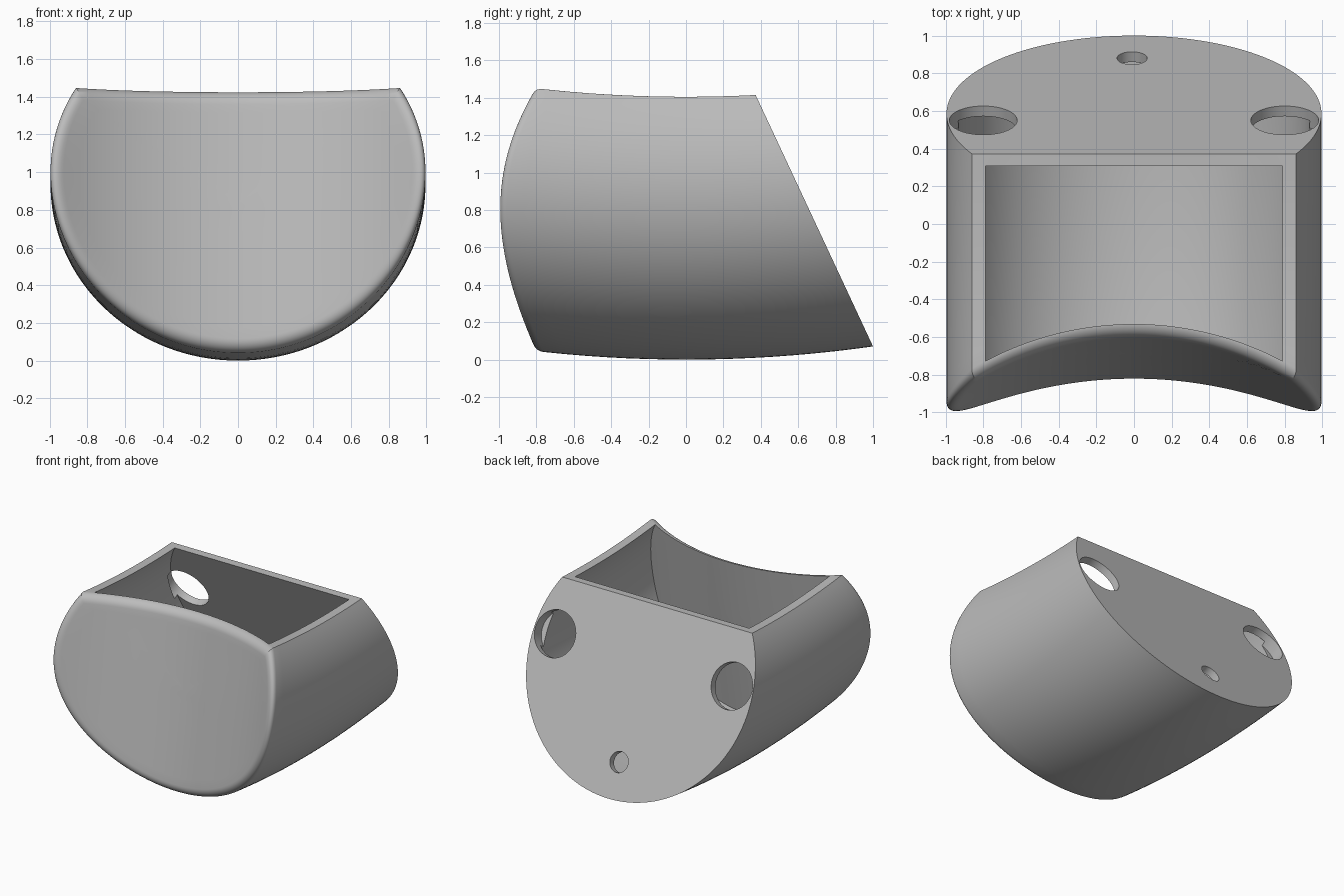
import bpy, bmesh, math
from mathutils import Vector, Matrix

cube = bpy.data.objects.get("Cube")
if cube:
    bpy.data.objects.remove(cube, do_unlink=True)

WALL = 0.06        # shell thickness
BEND = 14.2        # lengthwise arc: z rises by y^2 / BEND
HOLLOW = 1.6       # radius of the hollow front face
HALF_W, HALF_H = 0.995, 0.935
BACK_NORMAL = Vector((0, 1.35, 0.63)).normalized()

grey = bpy.data.materials.new("plain grey")
grey.use_nodes = True
grey.diffuse_color = (0.5, 0.5, 0.5, 1)
grey.node_tree.nodes["Principled BSDF"].inputs["Base Color"].default_value = grey.diffuse_color


def outline(inset, top, arc=112, flat=32):
    """Elliptic section with a straight top, inset evenly."""
    a, b = HALF_W - inset, HALF_H - inset
    start = math.asin((top - HALF_H) / b)
    sweep = math.pi + 2 * start
    pts = []
    for i in range(arc + 1):
        t = start - sweep * i / arc
        pts.append((a * math.cos(t), HALF_H + b * math.sin(t)))
    x0 = pts[0][0]
    pts += [(-x0 + 2 * x0 * i / flat, top) for i in range(1, flat)]
    return pts


def front_y(x, z, inset):
    return -0.84 + 0.175 * z + math.sqrt((HOLLOW + inset) ** 2 - x * x) - HOLLOW


def back_y(x, z, inset):
    return 0.37 + (1.42 - z) * 0.4667 - inset * 1.1


def place(x, z, inset, s, push=0.0):
    """Point at fraction s between the front face and the slanted back."""
    y = 0.0
    for _ in range(12):
        zz = z + y * y / BEND
        f = front_y(x, zz, inset) + push
        y = f + (back_y(x, zz, inset) - f) * s
    return Vector((x, y, z + y * y / BEND))


def make_solid(name, inset, top, fillet):
    bm = bmesh.new()
    rings = []

    def ring(points, s, push=0.0):
        rings.append([bm.verts.new(place(x, z, inset, s, push)) for x, z in points])

    # front face: concentric rings, then the rounded edge
    inner = outline(inset + fillet, top - fillet)
    cz = 0.8
    for k in range(1, 13):
        f = k / 12
        ring([(x * f, cz + (z - cz) * f) for x, z in inner], 0)
    steps = 8
    if fillet:
        for k in range(1, steps + 1):
            t = math.pi / 2 * (1 - k / steps)
            d = fillet * (1 - math.cos(t))
            ring(outline(inset + d, top - d), 0, fillet * (1 - math.sin(t)))
    # bent sides running to the slanted back
    full = outline(inset, top)
    for k in range(1, 17):
        ring(full, k / 16, fillet)
    centre = bm.verts.new(place(0, cz, inset, 0))
    n = len(full)
    for i in range(n):
        bm.faces.new((centre, rings[0][i], rings[0][(i + 1) % n]))
        for r, q in zip(rings, rings[1:]):
            bm.faces.new((r[i], q[i], q[(i + 1) % n], r[(i + 1) % n]))
    bm.faces.new(rings[-1])
    bmesh.ops.recalc_face_normals(bm, faces=bm.faces)
    return to_object(bm, name)


def to_object(bm, name):
    mesh = bpy.data.meshes.new(name)
    bm.to_mesh(mesh)
    bm.free()
    mesh.materials.append(grey)
    obj = bpy.data.objects.new(name, mesh)
    bpy.context.collection.objects.link(obj)
    return obj


def make_drill(x, y, radius, depth):
    """Cylinder square to the back plane."""
    base = Vector((x, y, 1.42 - (y - 0.37) / 0.4667))
    mid = base + BACK_NORMAL * (0.1 - depth / 2)
    turn = BACK_NORMAL.to_track_quat('Z', 'Y').to_matrix().to_4x4()
    bm = bmesh.new()
    bmesh.ops.create_cone(bm, cap_ends=True, segments=48, radius1=radius, radius2=radius,
                          depth=0.2 + depth, matrix=Matrix.Translation(mid) @ turn)
    return to_object(bm, "hole_cutter")


def cut(target, cutter):
    cutter.hide_render = True
    mod = target.modifiers.new("cut", 'BOOLEAN')
    mod.operation = 'DIFFERENCE'
    mod.solver = 'EXACT'
    mod.object = cutter
    bpy.context.view_layer.objects.active = target
    bpy.ops.object.modifier_apply(modifier=mod.name)
    bpy.data.objects.remove(cutter, do_unlink=True)


# open-topped shell
shell = make_solid("curved_shell", 0, 1.405, 0.07)
cut(shell, make_solid("cavity_cutter", WALL, 1.55, 0))

# two large side holes and one small lower hole in the back
for side in (-1, 1):
    cut(shell, make_drill(side * 0.8, 0.55, 0.18, 0.1))
cut(shell, make_drill(-0.01, 0.88, 0.08, 0.1))

bpy.ops.object.select_all(action='DESELECT')
shell.select_set(True)
bpy.context.view_layer.objects.active = shell
bpy.ops.object.shade_smooth_by_angle(angle=math.radians(30))
